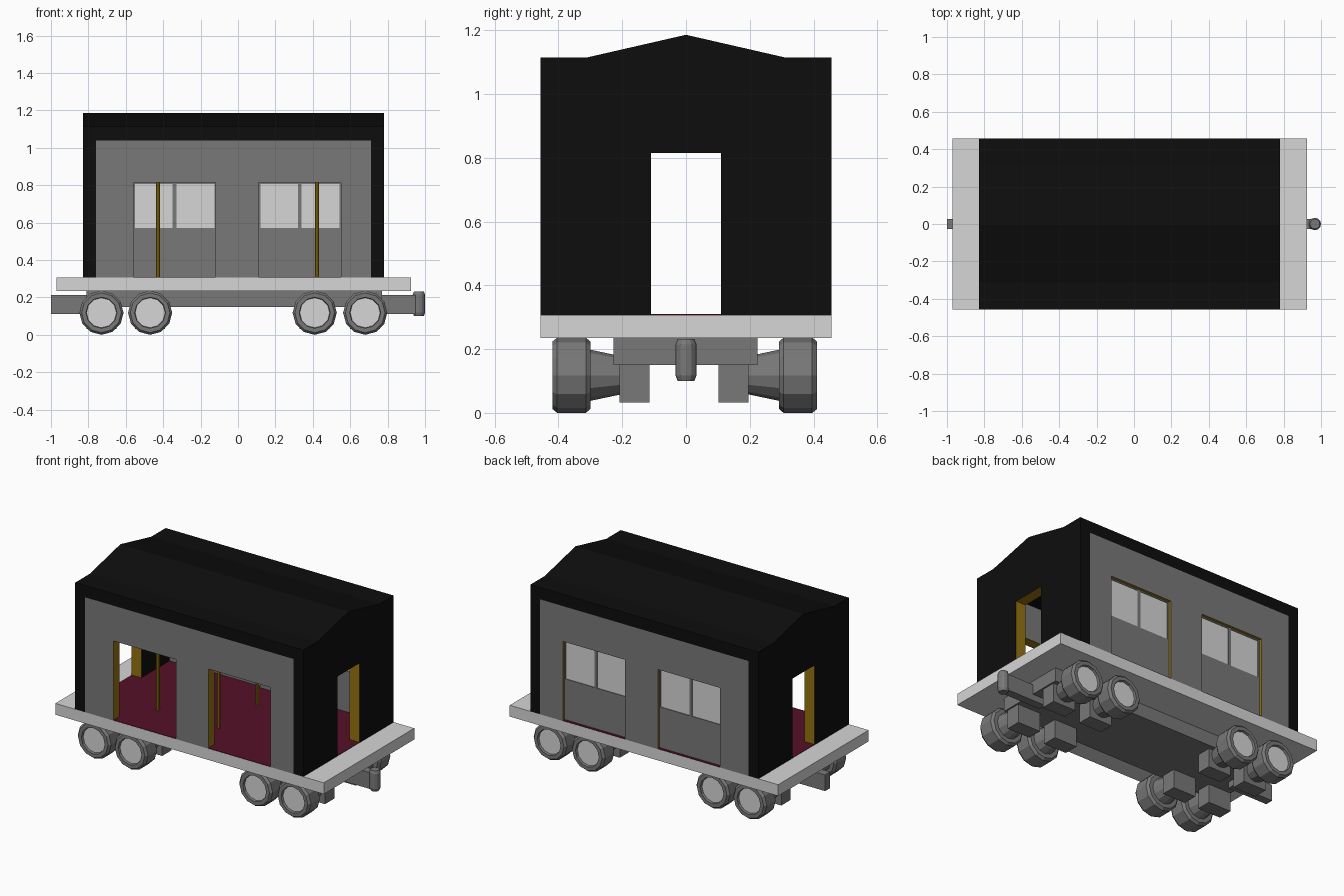
import bpy, bmesh, math
from mathutils import Vector

cube = bpy.data.objects.get("Cube")
if cube:
    bpy.data.objects.remove(cube)


def material(name, rgb):
    m = bpy.data.materials.new(name)
    m.use_nodes = True
    m.diffuse_color = (*rgb, 1)
    m.node_tree.nodes["Principled BSDF"].inputs["Base Color"].default_value = (*rgb, 1)
    return m


BLACK = material("black", (0.004, 0.004, 0.004))
GREY = material("mid grey", (0.19, 0.19, 0.19))
LIGHT = material("light grey", (0.67, 0.67, 0.67))
RED = material("dark red", (0.09, 0.005, 0.019))
GOLD = material("dark gold", (0.3, 0.17, 0.005))


def finish(name, bm, mats):
    bmesh.ops.recalc_face_normals(bm, faces=bm.faces)
    me = bpy.data.meshes.new(name)
    bm.to_mesh(me)
    bm.free()
    for m in mats:
        me.materials.append(m)
    ob = bpy.data.objects.new(name, me)
    bpy.context.collection.objects.link(ob)
    return ob


def box(name, x, y, z, mat):
    """Box from (min, max) ranges."""
    bm = bmesh.new()
    bmesh.ops.create_cube(bm, size=1)
    for v in bm.verts:
        v.co = [r[0] if c < 0 else r[1] for c, r in zip(v.co, (x, y, z))]
    return finish(name, bm, [mat])


def slab(name, profile, axis, lo, hi, mats, limit=0):
    """Extrude a (horizontal, z) profile; faces inside the door notches get the second material."""
    bm = bmesh.new()
    put = (lambda h, z, d: (d, h, z)) if axis == 0 else (lambda h, z, d: (h, d, z))
    face = bm.faces.new([bm.verts.new(put(h, z, lo)) for h, z in profile])
    ext = bmesh.ops.extrude_face_region(bm, geom=[face])
    move = Vector(put(0, 0, hi - lo))
    bmesh.ops.translate(bm, vec=move,
                        verts=[g for g in ext["geom"] if isinstance(g, bmesh.types.BMVert)])
    bm.normal_update()
    for f in bm.faces:
        c = f.calc_center_median()
        if abs(f.normal[axis]) < 0.5 and abs(c[1 - axis]) < limit and FLOOR + 0.01 < c.z < DOOR_TOP + 0.01:
            f.material_index = 1
    return finish(name, bm, mats)


def lathe(name, rings, centre, axis, sides, mats, cap_from=99):
    """Rings of (distance, radius) around an axis; bands after cap_from get the second material."""
    bm = bmesh.new()
    loops = []
    for d, r in rings:
        loop = []
        for i in range(sides):
            a = math.tau * i / sides
            u, w = r * math.cos(a), r * math.sin(a)
            p = Vector((u, d, w)) if axis == 1 else Vector((u, w, d))
            loop.append(bm.verts.new(Vector(centre) + p))
        loops.append(loop)
    for k in range(len(loops) - 1):
        for i in range(sides):
            j = (i + 1) % sides
            bm.faces.new((loops[k][i], loops[k][j], loops[k + 1][j], loops[k + 1][i]))
    bm.faces.new(loops[0])
    end = bm.faces.new(loops[-1])
    end.material_index = 1 if cap_from < 99 else 0
    return finish(name, bm, mats)


FLOOR, DOOR_TOP, EAVE, RIDGE, CEILING = 0.307, 0.815, 1.115, 1.186, 1.04
HALF = 0.456
X0, X1 = -0.83, 0.78          # cabin ends
W0, W1 = -0.76, 0.71          # between the end walls
OPENINGS = [(-0.56, -0.12), (0.11, 0.55)]

# Deck and red floor
box("deck", (-0.97, 0.925), (-HALF, HALF), (0.235, FLOOR), LIGHT)
box("cabin_floor", (X0 + 0.001, X1 - 0.001), (-HALF + 0.001, HALF - 0.001), (FLOOR - 0.003, FLOOR + 0.003), RED)

# End walls with a gable and a doorway
gable = [(HALF, EAVE), (0.31, EAVE), (0, RIDGE), (-0.31, EAVE), (-HALF, EAVE)]
door_notch = [(-0.11, FLOOR), (-0.11, DOOR_TOP), (0.11, DOOR_TOP), (0.11, FLOOR)]
end_profile = [(-HALF, FLOOR)] + door_notch + [(HALF, FLOOR)] + gable
slab("end_wall_right", end_profile, 0, X0, W0, [BLACK, GOLD], 0.3)
slab("end_wall_left", end_profile, 0, W1, X1, [BLACK, GOLD], 0.3)

# Roof
slab("roof", [(-HALF, CEILING), (HALF, CEILING)] + gable, 0, W0, W1, [BLACK])

# Side walls with two openings each
side_profile = [(W0, FLOOR)]
for a, b in OPENINGS:
    side_profile += [(a, FLOOR), (a, DOOR_TOP), (b, DOOR_TOP), (b, FLOOR)]
side_profile += [(W1, FLOOR), (W1, CEILING), (W0, CEILING)]
slab("front_wall", side_profile, 1, -HALF, -HALF + 0.062, [GREY, GOLD], 0.6)
slab("back_wall", side_profile, 1, HALF - 0.062, HALF, [GREY, GOLD], 0.6)

# Closed double doors on the back
dy = (0.41, 0.438)
for n, (a, b) in enumerate(OPENINGS, 1):
    mid = (a + b) / 2
    sill = 0.57
    box(f"door_{n}_panel", (a, b), dy, (FLOOR, sill), GREY)
    for k, (p, q) in enumerate([(a, a + 0.01), (mid - 0.01, mid + 0.01), (b - 0.006, b)], 1):
        box(f"door_{n}_post_{k}", (p, q), dy, (sill, DOOR_TOP), GREY)
    box(f"door_{n}_top_rail", (a, b), dy, (DOOR_TOP - 0.008, DOOR_TOP), GREY)
    box(f"door_{n}_glass", (a, b), (dy[0] + 0.004, dy[1] - 0.004), (sill, DOOR_TOP), LIGHT)

# Grab poles
for x in (-0.428, 0, 0.423):
    for y in (-0.195, 0.195):
        lathe("grab_pole", [(FLOOR, 0.011), (CEILING, 0.011)], (x, y, 0), 2, 8, [GOLD])

# Chassis and couplers
box("chassis", (-0.81, 0.77), (-0.228, 0.225), (0.15, 0.235), GREY)
box("coupler_bar_right", (-1.0, -0.72), (-0.026, 0.026), (0.11, 0.213), GREY)
box("coupler_bar_left", (0.68, 0.95), (-0.026, 0.026), (0.11, 0.213), GREY)
lathe("coupler_pin", [(0.1, 0.026), (0.118, 0.033), (0.215, 0.033), (0.232, 0.026)],
      (0.967, 0, 0), 2, 12, [GREY])

# Wheels with tapered axle stubs, and a bearing block beside each
wheel = [(0.2, 0.06), (0.295, 0.08), (0.295, 0.105), (0.31, 0.118), (0.4, 0.118),
         (0.415, 0.106), (0.415, 0.083), (0.4, 0.08)]
for x in (-0.73, -0.47, 0.41, 0.68):
    for s in (-1, 1):
        lathe("wheel", [(s * d, r) for d, r in wheel], (x, -0.004, 0.118), 1, 12, [GREY, LIGHT], 7)
        ys = sorted((s * 0.108 - 0.006, s * 0.202 - 0.006))
        box("bearing_block", (x - 0.08, x + 0.08), ys, (0.032, 0.235), GREY)
